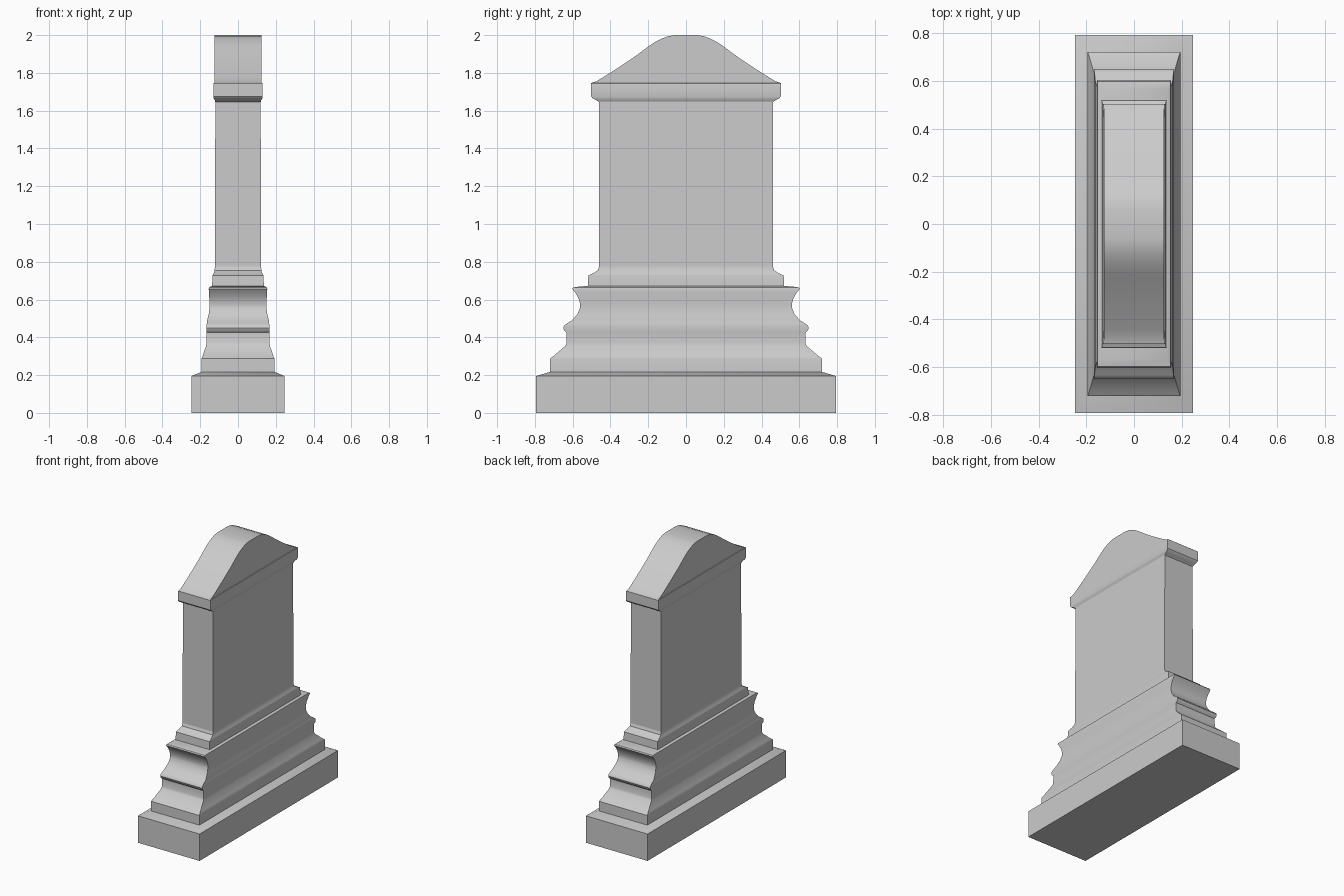
import bpy, bmesh, math

if "Cube" in bpy.data.objects:
    bpy.data.objects.remove(bpy.data.objects["Cube"])


def finish(name, bm):
    bmesh.ops.recalc_face_normals(bm, faces=bm.faces[:])
    mesh = bpy.data.meshes.new(name)
    bm.to_mesh(mesh)
    bm.free()
    obj = bpy.data.objects.new(name, mesh)
    bpy.context.collection.objects.link(obj)
    bpy.ops.object.select_all(action='DESELECT')
    obj.select_set(True)
    bpy.context.view_layer.objects.active = obj
    bpy.ops.object.shade_smooth_by_angle(angle=math.radians(32))
    return obj


def moulding(name, rows, bottom=False):
    """Stack of rectangles given as (half x, half y, z)."""
    bm = bmesh.new()
    rings = [[bm.verts.new((sx * hx, sy * hy, z))
              for sx, sy in ((-1, -1), (1, -1), (1, 1), (-1, 1))]
             for hx, hy, z in rows]
    for a, b in zip(rings, rings[1:]):
        for i in range(4):
            j = (i + 1) % 4
            bm.faces.new((a[i], a[j], b[j], b[i]))
    if bottom:
        bm.faces.new(rings[0][::-1])
    # open shells: make sure walls face outwards
    obj = finish(name, bm)
    if sum(p.normal.dot(p.center) * p.area for p in obj.data.polygons if abs(p.normal.z) < .5) < 0:
        obj.data.flip_normals()
    return obj


# ground block with bevelled top
moulding("plinth", [(.247, .793, 0), (.247, .793, .195), (.194, .72, .217)], True)

# moulded pedestal: sloped step, bead, cove and upper step
moulding("pedestal", [
    (.194, .72, .217), (.194, .72, .287), (.187, .70, .302), (.169, .638, .355),
    (.167, .632, .37), (.166, .632, .425), (.168, .645, .436), (.168, .65, .45),
    (.168, .645, .462), (.165, .632, .473), (.163, .603, .49),
    (.155, .575, .523), (.151, .561, .555), (.151, .56, .575), (.152, .568, .605),
    (.154, .585, .635), (.155, .603, .657), (.153, .597, .664), (.145, .565, .669),
    (.137, .52, .672), (.135, .517, .728), (.129, .49, .74),
    (.124, .467, .755), (.122, .46, .775)])

# upright slab
moulding("slab", [(.122, .46, .775), (.12, .46, 1.645)])

# cornice under the gable
moulding("cornice", [
    (.12, .46, 1.645), (.123, .475, 1.656), (.128, .493, 1.664), (.131, .502, 1.675),
    (.131, .502, 1.735), (.129, .502, 1.745), (.125, .5, 1.747)])

# rounded gable: half outline mirrored and extruded across the thickness
half = [(.5, 1.747), (.475, 1.755), (.44, 1.776), (.35, 1.833), (.26, 1.894), (.21, 1.932),
        (.17, 1.96), (.13, 1.981), (.095, 1.994), (.06, 2.0)]
outline = half + [(-y, z) for y, z in reversed(half)]
bm = bmesh.new()
sides = [[bm.verts.new((x, y, z)) for y, z in outline] for x in (-.125, .125)]
bm.faces.new(sides[0])
bm.faces.new(sides[1][::-1])
for i in range(len(outline) - 1):
    bm.faces.new((sides[0][i], sides[0][i + 1], sides[1][i + 1], sides[1][i]))
gable = finish("gable", bm)
if max(gable.data.polygons, key=lambda p: p.center.z).normal.z < 0:
    gable.data.flip_normals()
